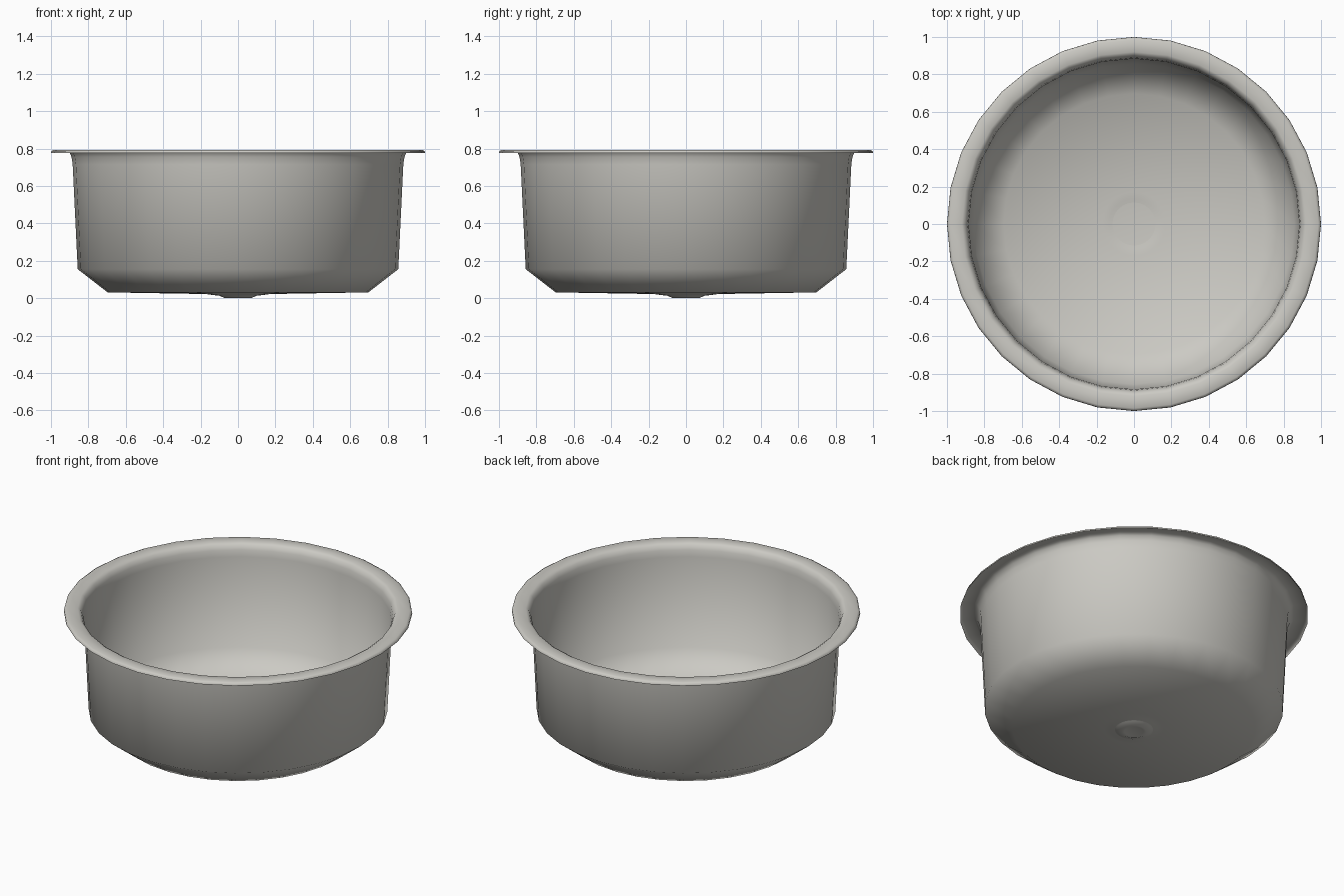
import bpy
import bmesh
import math

if "Cube" in bpy.data.objects:
    bpy.data.objects.remove(bpy.data.objects["Cube"])

SEGMENTS = 32

# Brushed steel, shared by both parts
steel = bpy.data.materials.new("warm grey steel")
steel.use_nodes = True
colour = (0.60, 0.59, 0.55, 1)
steel.diffuse_color = colour
steel.node_tree.nodes["Principled BSDF"].inputs["Base Color"].default_value = colour


def lathe(name, profile, smooth_angle):
    """Spin a list of (radius, height) points around the z axis."""
    bm = bmesh.new()
    verts = [bm.verts.new((r, 0, z)) for r, z in profile]
    edges = [bm.edges.new(pair) for pair in zip(verts, verts[1:])]
    bmesh.ops.spin(bm, geom=verts + edges, cent=(0, 0, 0), axis=(0, 0, 1),
                   angle=math.tau, steps=SEGMENTS, use_duplicate=False)
    bmesh.ops.remove_doubles(bm, verts=bm.verts, dist=0.0005)
    bmesh.ops.recalc_face_normals(bm, faces=bm.faces)
    # An open bowl should face upwards on its inside
    top = max(bm.faces, key=lambda f: f.calc_center_median().z * abs(f.normal.z))
    if top.normal.z < 0:
        bmesh.ops.reverse_faces(bm, faces=bm.faces)
    mesh = bpy.data.meshes.new(name)
    bm.to_mesh(mesh)
    bm.free()
    mesh.materials.append(steel)
    obj = bpy.data.objects.new(name, mesh)
    bpy.context.collection.objects.link(obj)
    bpy.ops.object.select_all(action='DESELECT')
    obj.select_set(True)
    bpy.context.view_layer.objects.active = obj
    bpy.ops.object.shade_smooth_by_angle(angle=math.radians(smooth_angle))
    return obj


# Thin pressed bowl: rolled lip, flat rim, tapered wall, sloped corner, floor
lathe("basin", [
    (1.0, 0.775), (0.998, 0.786), (0.985, 0.793), (0.92, 0.793),
    (0.902, 0.782), (0.89, 0.755), (0.884, 0.715),
    (0.857, 0.155), (0.697, 0.031),
    (0.17, 0.022), (0.135, 0.017), (0.11, 0.014)], 100)

# Shallow drain cup closing the floor
lathe("drain", [
    (0, 0.014), (0.08, 0.015), (0.115, 0.017), (0.10, 0.013),
    (0.07, 0.0), (0.055, 0.003), (0, 0.005)], 40)
